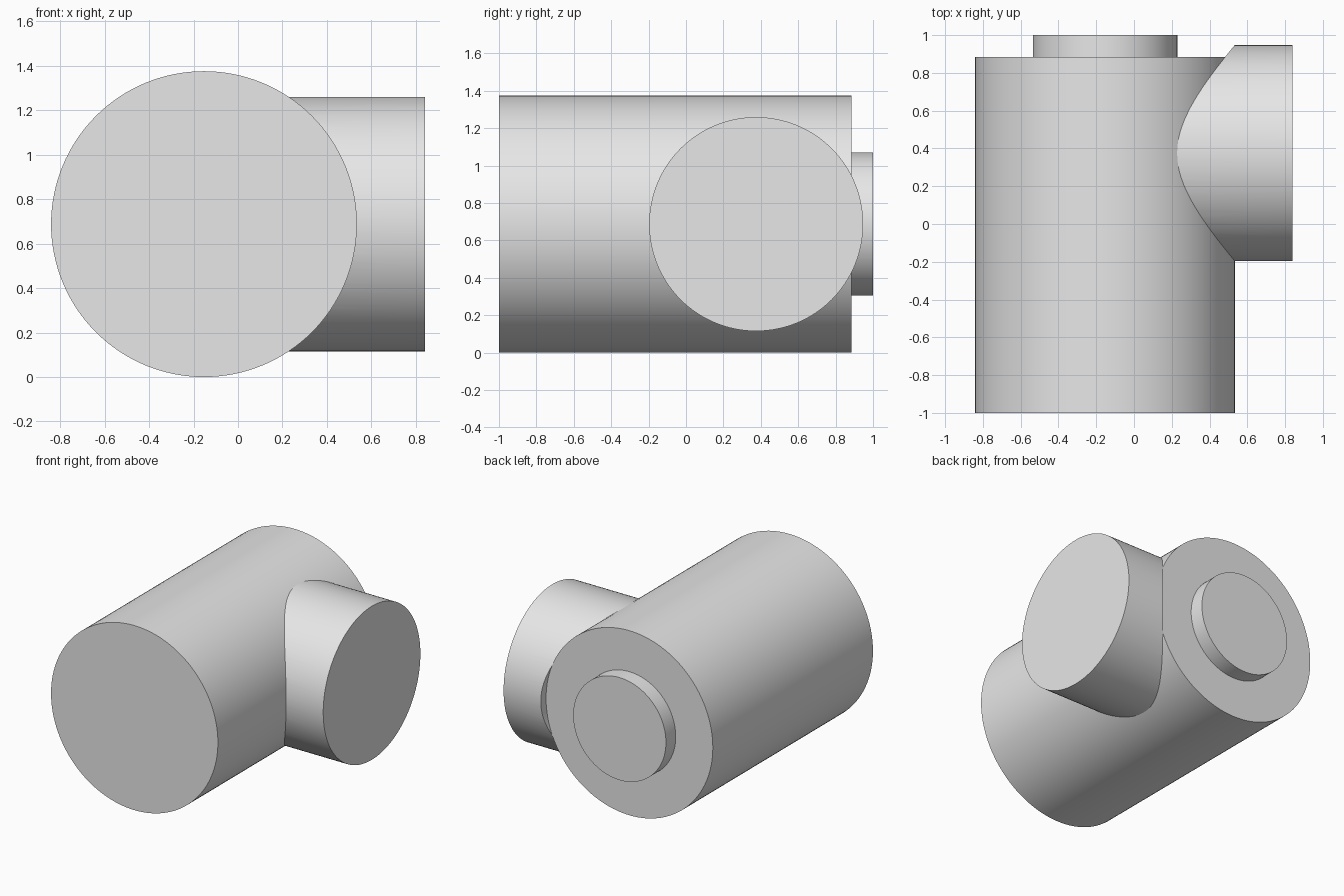
import bpy
import math

# Remove the default object
cube = bpy.data.objects.get("Cube")
if cube:
    bpy.data.objects.remove(cube, do_unlink=True)

# Single plain grey
grey = bpy.data.materials.new("light_grey")
grey.use_nodes = True
grey.diffuse_color = (0.8, 0.8, 0.8, 1)
grey.node_tree.nodes["Principled BSDF"].inputs["Base Color"].default_value = (0.8, 0.8, 0.8, 1)

AXIS_X, AXIS_Z = -0.153, 0.6875
BODY_R, BODY_BACK = 0.6875, 0.885
TURN = {"x": (0, math.pi / 2, 0), "y": (math.pi / 2, 0, 0)}


def cylinder(name, axis, radius, start, end, across):
    """Cylinder along x or y; across is its centre on the other level axis."""
    mid = (start + end) / 2
    place = (mid, across, AXIS_Z) if axis == "x" else (across, mid, AXIS_Z)
    bpy.ops.mesh.primitive_cylinder_add(vertices=128, radius=radius, depth=end - start,
                                        location=place, rotation=TURN[axis])
    obj = bpy.context.object
    obj.name = name
    obj.data.materials.append(grey)
    return obj


# Main barrel and the round boss on its back end
body = cylinder("main_barrel", "y", BODY_R, -1, BODY_BACK, AXIS_X)
boss = cylinder("rear_boss", "y", 0.382, BODY_BACK - 0.02, 1, AXIS_X)

# Side branch, saddle-cut to the barrel's curve even past its back end
branch = cylinder("side_branch", "x", 0.572, AXIS_X, 0.84, 0.375)
cutter = cylinder("saddle_cutter", "y", BODY_R - 0.001, -1.5, 1.5, AXIS_X)
cutter.hide_render = True
cut = branch.modifiers.new("saddle", "BOOLEAN")
cut.operation = "DIFFERENCE"
cut.solver = "EXACT"
cut.object = cutter
bpy.context.view_layer.objects.active = branch
bpy.ops.object.modifier_apply(modifier=cut.name)
bpy.data.objects.remove(cutter, do_unlink=True)

# Smooth walls with crisp rims
bpy.ops.object.select_all(action="DESELECT")
for part in (body, boss, branch):
    part.select_set(True)
bpy.context.view_layer.objects.active = body
bpy.ops.object.shade_smooth_by_angle(angle=math.radians(30))
